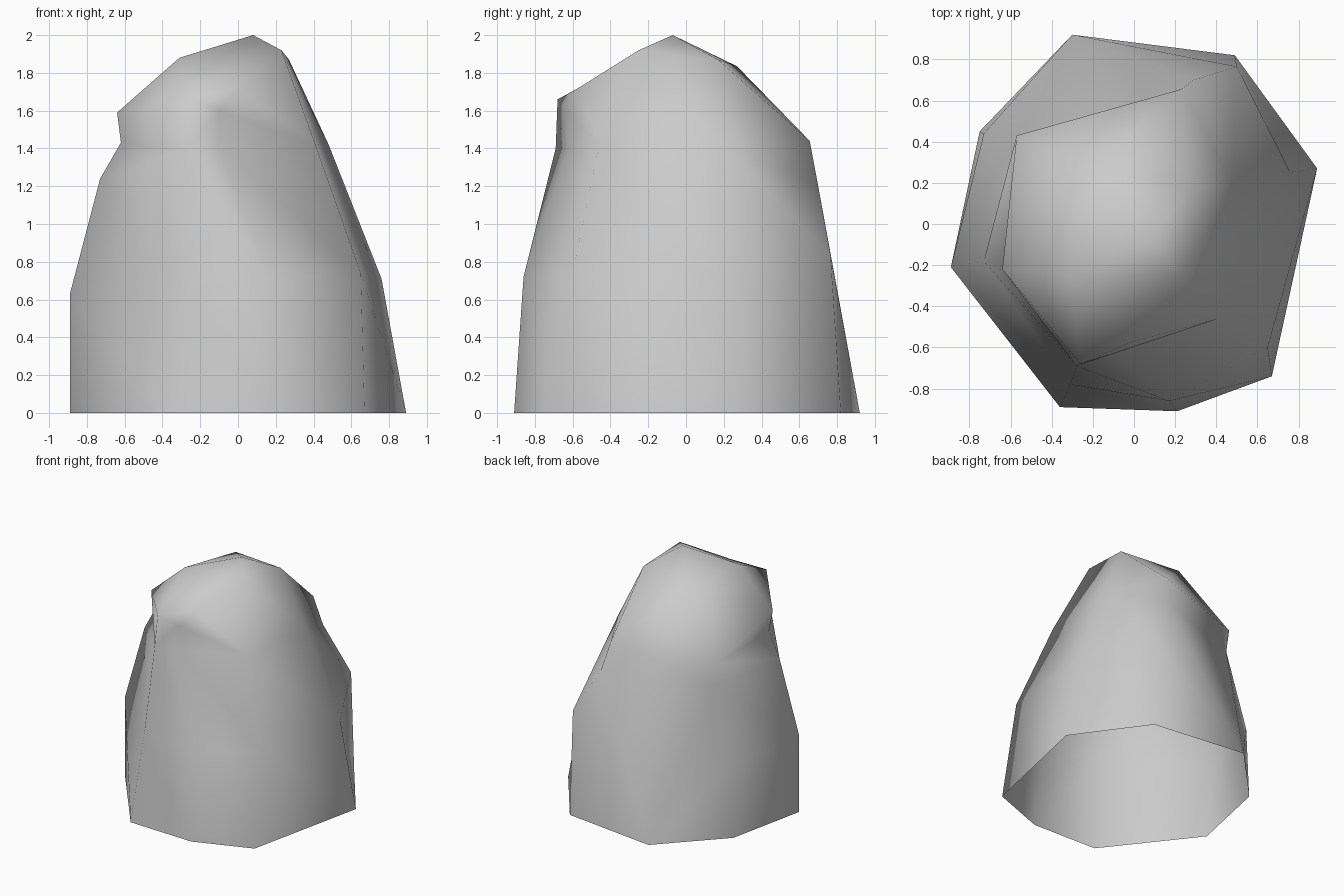
import bpy
import bmesh

# Remove the default cube
cube = bpy.data.objects.get("Cube")
if cube:
    bpy.data.objects.remove(cube, do_unlink=True)

# Single stone material
stone = bpy.data.materials.new("stone_grey")
stone.use_nodes = True
stone.diffuse_color = (0.6, 0.6, 0.6, 1)
shader = stone.node_tree.nodes["Principled BSDF"]
shader.inputs["Base Color"].default_value = stone.diffuse_color
shader.inputs["Roughness"].default_value = 0.9

# Outlines run from the -x side through the front, the +x side and the back.
# A corner repeated within or between outlines merges facets into larger ones.
base = [(-.89, -.21, 0), (-.36, -.89, 0), (.21, -.91, 0), (.67, -.74, 0),
        (.89, .27, 0), (.49, .82, 0), (-.3, .92, 0), (-.75, .45, 0)]
middle = [(-.89, -.21, .63), (-.31, -.78, .72), (.17, -.86, .72), (.65, -.6, .74),
          (.76, .25, .71), (.5, .765, .84), base[6], (-.73, .44, .58)]

# Waist, just under the overhanging lip
back_hollow = (-.56, .41, 1.2)
waist = [(-.73, -.18, 1.24), (-.28, -.69, 1.4), (-.1, -.62, 1.4), (.41, -.46, 1.42),
         (.48, .2, 1.42), (.29, .7, 1.2), back_hollow, back_hollow]

# Notch at the side and the ledge across the back
back_ledge = (-.57, .43, 1.38)
notch = [(-.62, -.2, 1.43), waist[1], (-.1, -.63, 1.6), waist[3],
         waist[4], (.23, .655, 1.44), back_ledge, back_ledge]

# Overhanging lip above the notch
lip = [(-.64, -.22, 1.59), (-.26, -.68, 1.66), (0, -.57, 1.72)] + notch[3:]

# Crown corners and summit
crown_front_left = (-.31, -.25, 1.88)
crown_front_right = (.23, -.25, 1.92)
crown_back_right = (.27, .17, 1.87)
crown_back_left = (-.21, .27, 1.835)
crown = ([crown_front_left] * 2 + [crown_front_right] * 2
         + [crown_back_right] + [crown_back_left] * 3)
summit = [(.08, -.07, 2)] * len(base)
outlines = [base, middle, waist, notch, lip, crown, summit]

bm = bmesh.new()
corners = {}


def corner(point):
    """Return one shared vertex for each distinct point."""
    if point not in corners:
        corners[point] = bm.verts.new(point)
    return corners[point]


def facet(*points):
    """Add a triangle unless two of its corners coincide."""
    if len(set(points)) == len(points):
        bm.faces.new([corner(p) for p in points])


# Skin neighbouring outlines with triangles, leaving the underside open
for lower, upper in zip(outlines, outlines[1:]):
    for i in range(len(lower)):
        j = (i + 1) % len(lower)
        facet(lower[i], lower[j], upper[i])
        facet(lower[j], upper[j], upper[i])

for face in bm.faces:
    face.smooth = True

mesh = bpy.data.meshes.new("boulder")
bm.to_mesh(mesh)
bm.free()
mesh.materials.append(stone)
boulder = bpy.data.objects.new("boulder", mesh)
bpy.context.collection.objects.link(boulder)
